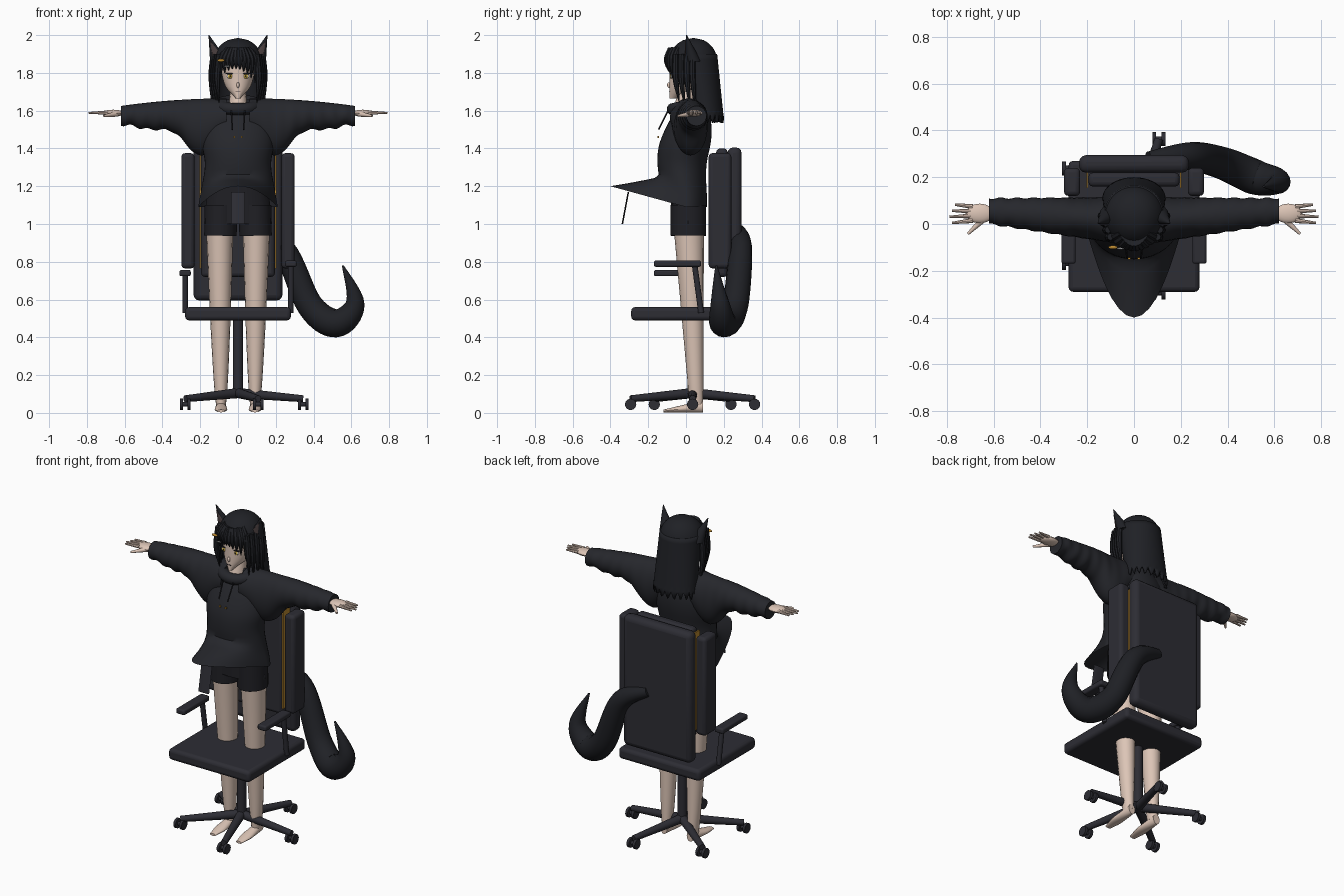
import bpy, bmesh
from math import sin, cos, pi, sqrt, radians
from mathutils import Vector

if "Cube" in bpy.data.objects:
    bpy.data.objects.remove(bpy.data.objects["Cube"])

X, Y, Z = Vector((1, 0, 0)), Vector((0, 1, 0)), Vector((0, 0, 1))


def vec(*parts):
    return Vector(parts)


def material(name, *colour):
    mat = bpy.data.materials.new(name)
    mat.use_nodes = True
    mat.diffuse_color = (*colour, 1)
    mat.node_tree.nodes["Principled BSDF"].inputs["Base Color"].default_value = (*colour, 1)
    return mat


skin = material("skin", .72, .56, .47)
cloth = material("hoodie cloth", .019, .02, .025)
shorts = material("shorts cloth", .014, .014, .018)
fabric = material("chair fabric", .026, .026, .034)
hair = material("black hair", .014, .015, .019)
gold = material("gold trim", .5, .25, .03)
yellow = material("yellow eye", .75, .5, .06)
white = material("white", .8, .8, .8)
inner = material("inner ear", .07, .05, .05)


def finish(name, bm, mat, mirror=False, bevel=0):
    bmesh.ops.remove_doubles(bm, verts=bm.verts, dist=.0001)
    bmesh.ops.recalc_face_normals(bm, faces=bm.faces)
    mesh = bpy.data.meshes.new(name)
    bm.to_mesh(mesh)
    bm.free()
    mesh.materials.append(mat)
    mesh.shade_smooth()
    mesh.set_sharp_from_angle(angle=radians(40))
    part = bpy.data.objects.new(name, mesh)
    bpy.context.collection.objects.link(part)
    if mirror:
        part.modifiers.new("mirror", 'MIRROR').use_mirror_merge = False
    if bevel:
        rounding = part.modifiers.new("rounding", 'BEVEL')
        rounding.width, rounding.segments = bevel, 3
    return part


def box(name, mat, center, size, bevel=.02, mirror=False):
    bm = bmesh.new()
    bmesh.ops.create_cube(bm, size=1)
    for vert in bm.verts:
        vert.co = center + vert.co * size
    return finish(name, bm, mat, mirror, bevel)


def ball(name, mat, center, radii, mirror=False):
    bm = bmesh.new()
    bmesh.ops.create_uvsphere(bm, u_segments=16, v_segments=10, radius=1)
    for vert in bm.verts:
        vert.co = center + vert.co * radii
    return finish(name, bm, mat, mirror)


def through(*values):
    """Smooth rule for t in 0..1 through evenly spaced numbers or vectors."""
    last = len(values) - 1

    def rule(t):
        i = min(int(t * last), last - 1)
        f = t * last - i
        a, b, c, d = values[max(i - 1, 0)], values[i], values[i + 1], values[min(i + 2, last)]
        return (b + (c - a) * (f / 2) + (a * 2 - b * 5 + c * 4 - d) * (f * f / 2)
                + (b * 3 - a - c * 3 + d) * (f ** 3 / 2))
    return rule


def sweep(name, mat, path, width, depth=None, up=Y, along=None, steps=12, sides=16,
          mirror=False, gap=None, capped=True, warp=None):
    """Elliptical section carried along a path; gap leaves the front open."""
    def value(rule, t):
        return rule(t) if callable(rule) else rule

    bm = bmesh.new()
    count = sides if gap is None else sides + 1
    rows = []
    for step in range(steps + 1):
        t = step / steps
        tangent = along or (path(min(t + .01, 1)) - path(max(t - .01, 0))).normalized()
        across = up.cross(tangent).normalized()
        rise = tangent.cross(across)
        wide = value(width, t)
        deep = wide if depth is None else value(depth, t)
        row = []
        for i in range(count):
            angle = 2 * pi * i / sides if gap is None else -gap + (pi + 2 * gap) * i / sides
            point = path(t) + across * wide * cos(angle) + rise * deep * sin(angle)
            row.append(bm.verts.new(warp(point, t, angle) if warp else point))
        rows.append(row)
    for low, high in zip(rows, rows[1:]):
        for i in range(sides):
            j = (i + 1) % count
            bm.faces.new((low[i], low[j], high[j], high[i]))
    if capped and gap is None:
        bm.faces.new(rows[0])
        bm.faces.new(rows[-1])
    return finish(name, bm, mat, mirror)


def line(start, end):
    return lambda t: start.lerp(end, t)


def taper(start, end):
    return lambda t: start + (end - start) * t


# Chair seat, back and column
box("seat", fabric, vec(0, -.01, .525), vec(.56, .56, .07))
box("backrest", fabric, vec(0, .257, 1), vec(.47, .075, .81), .03)
box("back_cushion", fabric, vec(0, .19, 1.06), vec(.39, .06, .68))
box("side_bolsters", fabric, vec(.265, .18, 1.07), vec(.07, .12, .61), mirror=True)
box("gold_trims", gold, vec(.2, .19, 1.07), vec(.008, .07, .61), 0, mirror=True)
sweep("gas_column", fabric, line(vec(0, .035, .08), vec(0, .035, .5)), .027, steps=1)

# Armrests, set at two heights
for side, tag, height in ((1, "left", .79), (-1, "right", .74)):
    box(tag + "_arm_pad", fabric, vec(.28 * side, -.045, height), vec(.06, .25, .033), .01)
    sweep(tag + "_arm_post", fabric, line(vec(.28 * side, .045, height), vec(.28 * side, .08, .53)), .015)

# Five-legged base with twin casters
hub = vec(0, .035, .105)
for leg in range(5):
    turn = leg * 2 * pi / 5
    foot = hub + vec(cos(turn), sin(turn), 0) * .345
    foot.z = .075
    sweep("base_leg", fabric, line(hub, foot), taper(.027, .018), up=Z)
    foot.z = .045
    sweep("caster_axle", fabric, line(foot - X * .02, foot + X * .02), .012, steps=1)
    for offset in (-.02, .02):
        middle = foot + X * offset
        sweep("caster_wheel", fabric, line(middle - X * .008, middle + X * .008), .03, steps=1)

# Tail curling out behind the chair
sweep("tail", hair, through(vec(.06, .28, .97), vec(.24, .29, .87), vec(.38, .26, .57),
                            vec(.52, .2, .475), vec(.62, .18, .58), vec(.555, .16, .78)),
      through(.03, .06, .07, .075, .05, .005), steps=40)

# Legs, feet and shorts
sweep("legs", skin, line(vec(.09, .055, .04), vec(.097, .015, .98)),
      lambda t: .026 + .046 * t ** .7, taper(.036, .08), along=Z, mirror=True)
sweep("feet", skin, lambda t: vec(.09, .09 - .21 * t, .035 - .025 * t), through(.022, .03, .033, .02),
      taper(.032, .007), up=Z, along=-Y, mirror=True)
sweep("shorts_legs", shorts, line(vec(.093, .013, .938), vec(.09, .013, 1.1)), .086, .094, mirror=True)
sweep("shorts_hips", shorts, line(vec(0, .01, 1), vec(0, .01, 1.2)), taper(.18, .16), .09)


# Hoodie body with a hem that swings out to a raised front point
def swing(point, t, angle):
    front = max(0, -sin(angle)) ** 2
    weight = max(0, 1 - t * 3.6)
    if front:
        point.y += weight * (-.4 * front - point.y)
        point.z += weight * .11 * front
    return point


sweep("hoodie_body", cloth, lambda t: vec(0, .04 * t * t - .05 * sin(pi * t) ** 2 * (1 - t), 1.09 + .57 * t),
      through(.21, .19, .175, .19, .17, .07), through(.11, .12, .13, .135, .11, .06),
      along=Z, steps=20, sides=40, capped=False, warp=swing)
sweep("hanging_card", fabric, line(vec(0, -.337, 1), vec(0, -.305, 1.17)), .037, .004, steps=1)
box("chest_studs", gold, vec(.02, -.148, 1.46), vec(.01, .008, .01), 0, mirror=True)


# Hood collar, drawstrings and neck
def collar(t):
    turn = 2 * pi * t
    return vec(.1 * cos(turn), .025 + .095 * sin(turn), 1.63 + .022 * sin(turn))


sweep("hood_collar", cloth, collar, .032, up=Z, steps=32)
sweep("drawstrings", shorts, line(vec(.035, -.095, 1.6), vec(.03, -.145, 1.5)), .004, mirror=True)
sweep("neck", skin, line(vec(0, -.01, 1.57), vec(0, .01, 1.72)), taper(.055, .04), taper(.065, .045))


# Sleeves with soft folds
def sleeve_height(t):
    return through(.1, .15, .085, .07, .05)(t) + .004 * t * sin(40 * t)


sweep("sleeves", cloth, lambda t: vec(.06 + .56 * t, .015 + .04 * t, 1.665 - sleeve_height(t) - .04 * t * t),
      sleeve_height, lambda t: .1 - .045 * t + .004 * t * sin(50 * t),
      along=X, steps=40, sides=24, mirror=True)

# Hands
ball("palms", skin, vec(.66, .045, 1.587), vec(.06, .042, .018), mirror=True)
for finger in range(4):
    y = .015 + .02 * finger
    reach = .79 - .012 * abs(finger - 1)
    sweep("fingers", skin, line(vec(.69, y, 1.59), vec(reach, y * 1.3 - .015, 1.588)),
          taper(.011, .005), sides=8, mirror=True)
sweep("thumbs", skin, line(vec(.64, .025, 1.583), vec(.71, -.042, 1.572)), taper(.015, .006), mirror=True)

# Head and face
skull = through(.02, .07, .09, .1, .105, .09)
sweep("head", skin, lambda t: vec(0, skull(t) - .088, 1.665 + .255 * t),
      through(.012, .06, .08, .09, .095, .08), skull, along=Z, sides=32)
ball("nose", skin, vec(0, -.09, 1.735), vec(.008, .01, .015))
box("mouth", inner, vec(0, -.088, 1.7), vec(.026, .006, .004), 0)
ball("eye_whites", white, vec(.042, -.077, 1.782), vec(.018, .005, .012), mirror=True)
ball("irises", yellow, vec(.042, -.08, 1.782), vec(.011, .004, .012), mirror=True)
ball("pupils", shorts, vec(.042, -.083, 1.782), vec(.004, .002, .006), mirror=True)
ball("eyelashes", shorts, vec(.042, -.078, 1.796), vec(.024, .007, .004), mirror=True)


# Hair crown and long back hair with jagged tips
def jagged(point, t, angle):
    if t == 1:
        point.z += .025 * sin(angle * 20)
    return point


sweep("hair_crown", hair, line(vec(0, .035, 1.855), vec(0, .04, 1.985)),
      lambda t: .13 * sqrt(1 - t * t), along=Z, sides=32)
back_hair = sweep("back_hair", hair, line(vec(0, .045, 1.9), vec(0, .11, 1.56)), taper(.125, .135),
                  taper(.12, .09), along=-Z, sides=48, gap=radians(25), warp=jagged)
back_hair.modifiers.new("thickness", 'SOLIDIFY').thickness = .015

# Side locks and fringe
for lock in range(4):
    y = -.055 + .03 * lock
    x = .1 + .01 * lock
    sweep("side_locks", hair, through(vec(x, y, 1.9), vec(x + .01, y, 1.77), vec(x, y + .02, 1.64 - .02 * lock)),
          through(.015, .016, .002), sides=8, mirror=True)
for lock in range(10):
    x = (lock - 4.5) * .02
    y = -.1 + 5.5 * x * x
    tip = 1.82 - 7 * x * x - .2 * x
    sweep("fringe_lock", hair, through(vec(x * .6, y + .02, 1.93), vec(x, y, 1.87), vec(x, y + .002, tip)),
          through(.016, .018, .002), sides=8)

# Hair clips
ball("gold_clip", gold, vec(-.09, -.1, 1.866), vec(.02, .008, .008))
ball("white_clip", white, vec(-.058, -.105, 1.835), vec(.015, .004, .004))

# Animal ears with inner faces
sweep("ears", hair, line(vec(.1, .04, 1.86), vec(.154, .003, 2)), taper(.048, .002), taper(.042, .002),
      along=Z, mirror=True)
sweep("inner_ears", inner, line(vec(.11, -.002, 1.89), vec(.147, -.002, 1.97)), taper(.026, .001), .003,
      along=Z, mirror=True)
